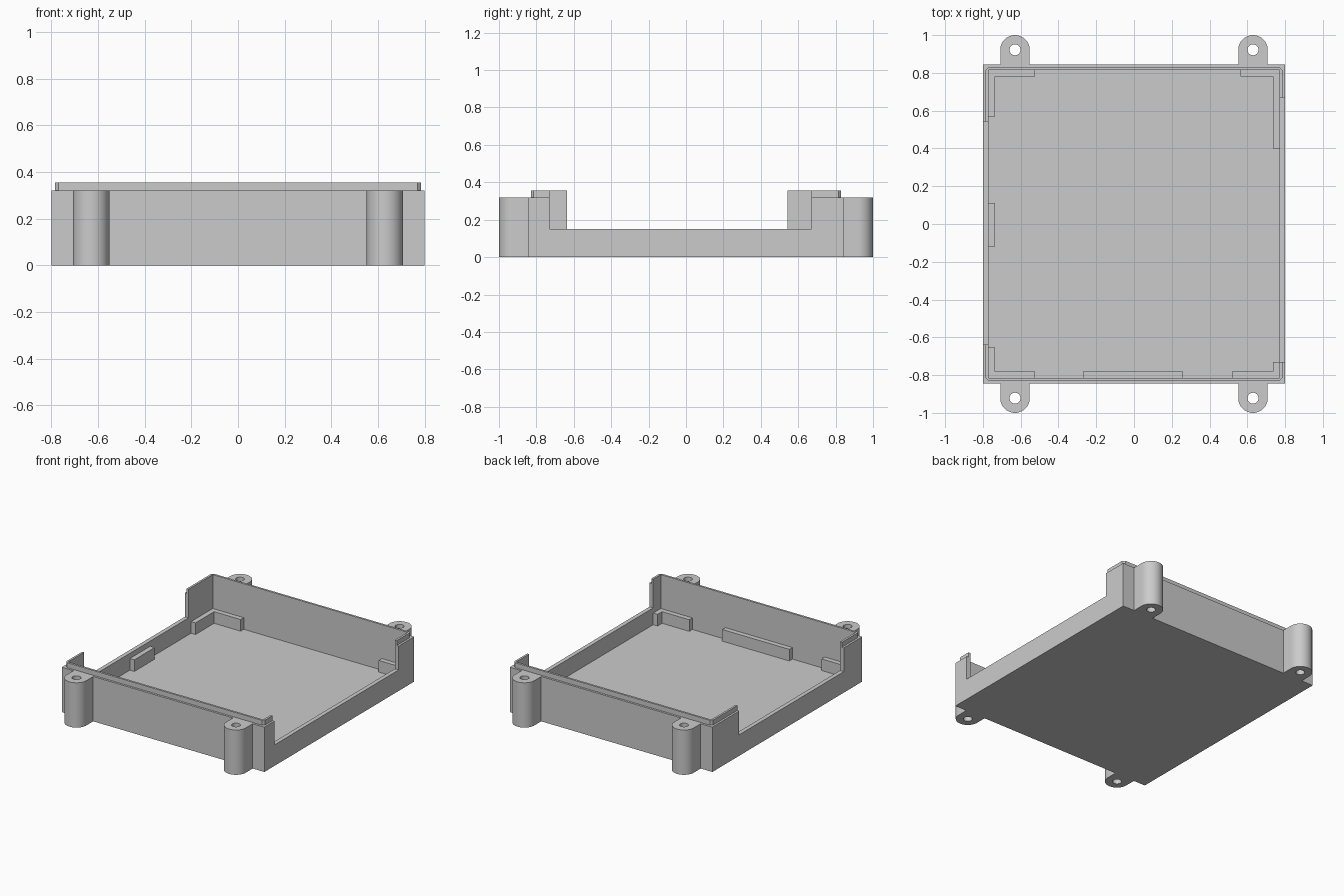
import bpy, bmesh, math

if "Cube" in bpy.data.objects:
    bpy.data.objects.remove(bpy.data.objects["Cube"], do_unlink=True)

grey = bpy.data.materials.new("plain_grey")
grey.use_nodes = True
grey.diffuse_color = (0.6, 0.6, 0.6, 1)
grey.node_tree.nodes["Principled BSDF"].inputs["Base Color"].default_value = (0.6, 0.6, 0.6, 1)

# Main dimensions
HX, HY = 0.80, 0.845          # half size of the tray
WALL, FLOOR = 0.03, 0.03
IX, IY = HX - WALL, HY - WALL  # inner half size
LOW, TOP, LIP_TOP = 0.15, 0.32, 0.355
RIB, RIB_TOP = 0.035, 0.113


def prism(name, outline, z0, z1):
    """Extrude a flat outline from z0 up to z1."""
    bm = bmesh.new()
    face = bm.faces.new([bm.verts.new((x, y, z0)) for x, y in outline])
    up = bmesh.ops.extrude_face_region(bm, geom=[face])["geom"]
    bmesh.ops.translate(bm, vec=(0, 0, z1 - z0),
                        verts=[v for v in up if isinstance(v, bmesh.types.BMVert)])
    bmesh.ops.recalc_face_normals(bm, faces=bm.faces)
    mesh = bpy.data.meshes.new(name)
    bm.to_mesh(mesh)
    bm.free()
    mesh.materials.append(grey)
    obj = bpy.data.objects.new(name, mesh)
    bpy.context.collection.objects.link(obj)
    return obj


def block(name, x0, x1, y0, y1, z0, z1):
    return prism(name, [(x0, y0), (x1, y0), (x1, y1), (x0, y1)], z0, z1)


def activate(obj):
    bpy.ops.object.select_all(action='DESELECT')
    obj.select_set(True)
    bpy.context.view_layer.objects.active = obj


def cut(obj, cutters):
    activate(obj)
    for c in cutters:
        mod = obj.modifiers.new("cut", 'BOOLEAN')
        mod.operation, mod.solver, mod.object = 'DIFFERENCE', 'EXACT', c
        bpy.ops.object.modifier_apply(modifier=mod.name)


def circle(cx, cy, r, start, sweep, n):
    return [(cx + r * math.cos(start + sweep * i / n),
             cy + r * math.sin(start + sweep * i / n)) for i in range(n + 1)]


# Cutters: the cavity and the low opening in each side wall
cutters = [
    block("cavity_cutter", -IX, IX, -IY, IY, FLOOR, 0.6),
    block("left_opening_cutter", 0.6, 1.0, -0.73, 0.67, LOW, 0.5),
    block("right_opening_cutter", -1.0, -0.6, -0.637, 0.543, LOW, 0.5),
]

# Tray with floor and walls
tray = block("tray", -HX, HX, -HY, HY, 0, TOP)
cut(tray, cutters)

# Thin raised lip on the inner half of the walls, with clipped corners
lx, ly, c = HX - WALL / 2, HY - WALL / 2, WALL / 2
lip = prism("lip", [(-lx + c, -ly), (lx - c, -ly), (lx, -ly + c), (lx, ly - c),
                    (lx - c, ly), (-lx + c, ly), (-lx, ly - c), (-lx, -ly + c)],
            TOP, LIP_TOP)
cut(lip, cutters)
for cutter in cutters:
    bpy.data.objects.remove(cutter, do_unlink=True)

# Corner ribs: each L runs to x_end along the end wall and y_end along the side
for name, x_end, y_end in [("front_right", -0.525, -0.655), ("front_left", 0.52, -0.73),
                           ("back_right", -0.525, 0.57), ("back_left", 0.565, 0.40)]:
    sx, sy = math.copysign(1, x_end), math.copysign(1, y_end)
    wx, wy = sx * IX, sy * IY
    nx, ny = wx - sx * RIB, wy - sy * RIB
    prism(name + "_corner_rib", [(wx, wy), (x_end, wy), (x_end, ny), (nx, ny),
                                 (nx, y_end), (wx, y_end)], FLOOR, RIB_TOP)

# Middle ribs
block("right_middle_rib", -IX, -IX + RIB, -0.12, 0.11, FLOOR, RIB_TOP)
block("front_middle_rib", -0.27, 0.26, -IY, -IY + RIB, FLOOR, RIB_TOP)

# Four round mounting ears with through holes
R, EX, EY = 0.078, 0.63, 0.922
for sx, side in ((-1, "right"), (1, "left")):
    for sy, end in ((-1, "front"), (1, "back")):
        x, y = sx * EX, sy * EY
        outline = circle(x, y, R, 0, sy * math.pi, 24)
        outline += [(x - R, sy * HY), (x + R, sy * HY)]
        ear = prism(f"{end}_{side}_mounting_ear", outline, 0, TOP)
        hole = prism("hole_cutter", circle(x, y, 0.029, 0, 2 * math.pi, 32)[:-1], -0.1, 0.5)
        cut(ear, [hole])
        bpy.data.objects.remove(hole, do_unlink=True)
        activate(ear)
        bpy.ops.object.shade_smooth_by_angle(angle=math.radians(30))
